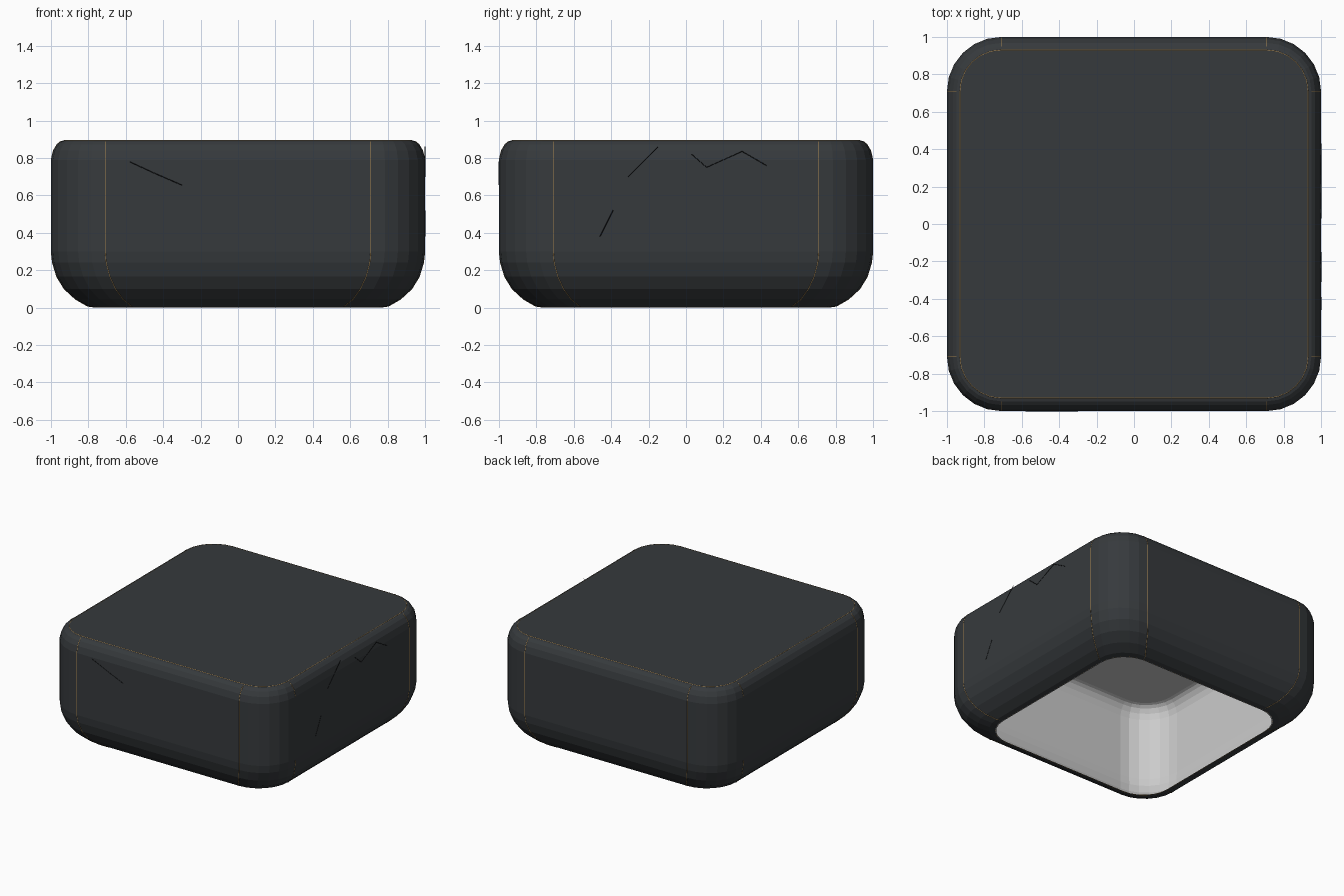
import bpy, bmesh, math

if "Cube" in bpy.data.objects:
    bpy.data.objects.remove(bpy.data.objects["Cube"])

# Wall profile from the open bottom to the lid: half width, corner start, height
PROFILE = [(0.77, 0.55, 0.0), (0.805, 0.57, 0.008), (0.87, 0.615, 0.045),
           (0.93, 0.655, 0.10), (0.97, 0.685, 0.165), (0.993, 0.705, 0.24),
           (1.0, 0.71, 0.30), (1.0, 0.71, 0.79), (0.988, 0.71, 0.84),
           (0.968, 0.71, 0.873), (0.948, 0.71, 0.889), (0.928, 0.71, 0.895)]
SEGS = 6


def material(name, rgb):
    m = bpy.data.materials.new(name)
    m.diffuse_color = (*rgb, 1)
    m.use_nodes = True
    m.node_tree.nodes["Principled BSDF"].inputs["Base Color"].default_value = m.diffuse_color
    return m


dark = material("dark_metal", (0.037, 0.042, 0.046))
gold = material("worn_gold", (0.42, 0.25, 0.08))
black = material("crack_black", (0.008, 0.009, 0.01))


def ring(half, flat, z):
    """Rounded square outline at one height."""
    pts = []
    for q in range(4):
        a0 = q * math.pi / 2
        sx = 1 if q in (0, 3) else -1
        sy = 1 if q in (0, 1) else -1
        for i in range(SEGS + 1):
            a = a0 + i / SEGS * math.pi / 2
            r = half - flat
            pts.append((sx * flat + r * math.cos(a), sy * flat + r * math.sin(a), z))
    return pts


def shell(name, inset, mat=None, inward=False):
    bm = bmesh.new()
    rows = []
    for half, flat, z in PROFILE:
        z_in = z - inset if z > 0.8 else z
        rows.append([bm.verts.new(p) for p in ring(half - inset, flat - inset / 2, z_in)])
    n = len(rows[0])
    for a, b in zip(rows, rows[1:]):
        for i in range(n):
            j = (i + 1) % n
            bm.faces.new((a[i], a[j], b[j], b[i]))
    bm.faces.new(rows[-1])
    if inward:
        bmesh.ops.reverse_faces(bm, faces=bm.faces[:])
    me = bpy.data.meshes.new(name)
    bm.to_mesh(me)
    bm.free()
    ob = bpy.data.objects.new(name, me)
    bpy.context.collection.objects.link(ob)
    if mat:
        me.materials.append(mat)
    return ob


def strands(name, paths, radius, mat, closed=False):
    """Thin lines lying on the surface."""
    cu = bpy.data.curves.new(name, 'CURVE')
    cu.dimensions = '3D'
    cu.bevel_depth = radius
    cu.bevel_resolution = 0
    for pts in paths:
        sp = cu.splines.new('POLY')
        sp.points.add(len(pts) - 1)
        for p, co in zip(sp.points, pts):
            p.co = (*co, 1)
        sp.use_cyclic_u = closed
    cu.materials.append(mat)
    ob = bpy.data.objects.new(name, cu)
    bpy.context.collection.objects.link(ob)


# Outer casing and its pale inner face
shell("casing", 0.0, dark)
shell("inner_lining", 0.006, inward=True)

# Gold lines round the lid and the bottom opening
strands("edge_trim", [ring(0.93, 0.71, 0.893), ring(0.771, 0.55, 0.003)], 0.003, gold, True)


# Seams where the flat walls meet the round corners
def turn(p, quarter):
    x, y, z = p
    for _ in range(quarter):
        x, y = -y, x
    return (x, y, z)


seams = []
for q in range(4):
    for s in (-1, 1):
        seams.append([turn((s * f, -h + 0.001, max(z, 0.004)), q) for h, f, z in PROFILE[:-1]])
strands("wall_seams", seams, 0.0025, gold)

# Fine cracks on the walls
front = [[(-0.58, 0.78), (-0.45, 0.72), (-0.3, 0.655)]]
side = [[(-0.31, 0.7), (-0.24, 0.77), (-0.15, 0.86)],
        [(0.03, 0.82), (0.11, 0.75), (0.3, 0.835), (0.43, 0.76)],
        [(-0.46, 0.38), (-0.39, 0.52)]]
cracks = [[turn((u, -1.0, v), 0) for u, v in c] for c in front]
cracks += [[turn((u, -1.0, v), 1) for u, v in c] for c in side]
strands("wall_cracks", cracks, 0.002, black)
